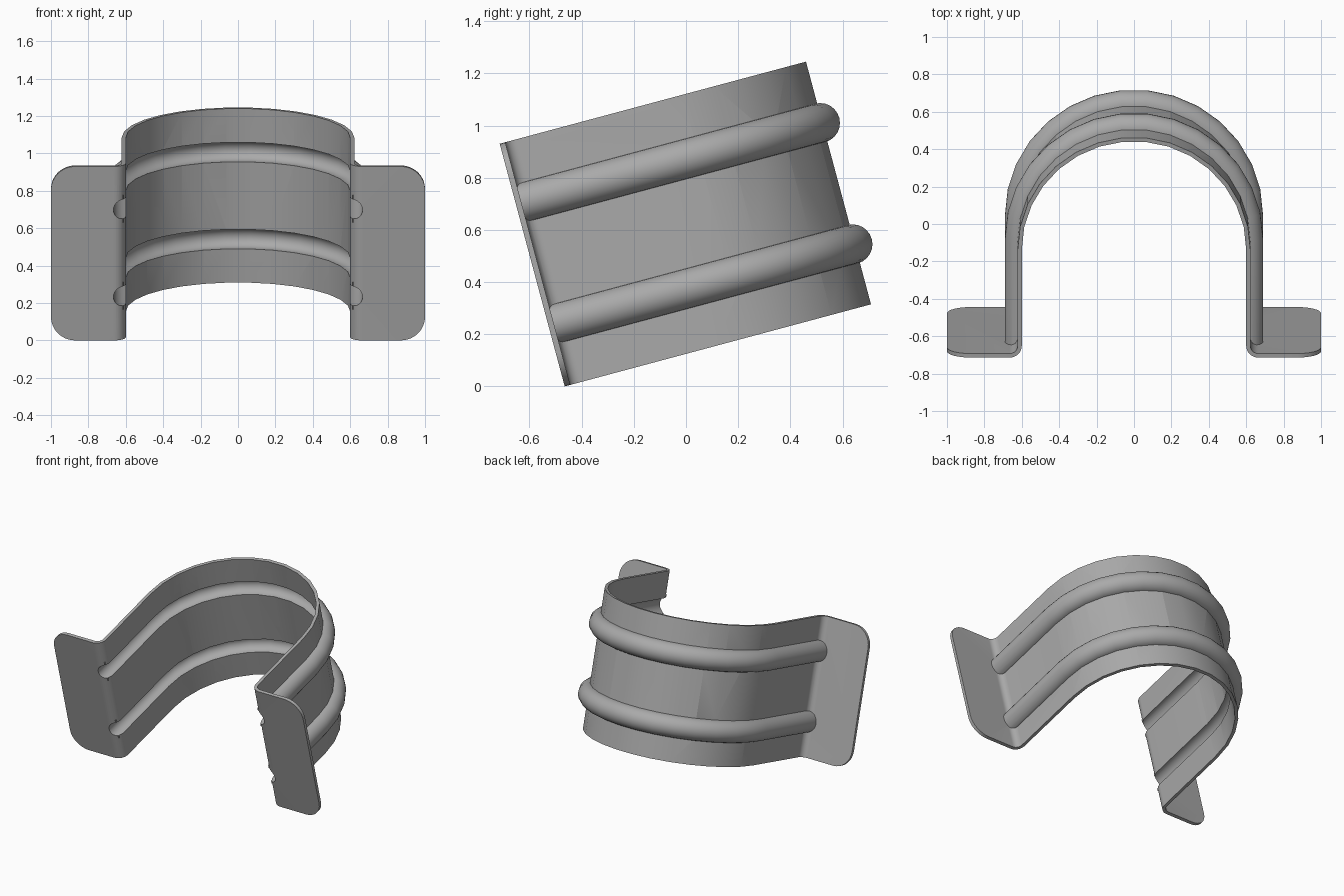
import bpy, bmesh
from math import sin, cos, pi, radians
from mathutils import Matrix

cube = bpy.data.objects.get("Cube")
if cube:
    bpy.data.objects.remove(cube, do_unlink=True)

WIDTH = 0.963        # strip width
THICK = 0.022        # sheet thickness
INNER = 0.6          # inside radius of the arch
CENTRE = 0.597       # arch centre depth from the flange face
BEND = 0.065         # flange bend radius
ARC_STEPS = 15
TILT = Matrix.Translation((0, -0.465, 0)) @ Matrix.Rotation(radians(15), 4, 'X')

steel = bpy.data.materials.new("grey_steel")
steel.use_nodes = True
colour = (0.4, 0.4, 0.4, 1)
steel.diffuse_color = colour
steel.node_tree.nodes["Principled BSDF"].inputs["Base Color"].default_value = colour


def make_object(name, bm):
    bmesh.ops.recalc_face_normals(bm, faces=bm.faces)
    bm.transform(TILT)
    mesh = bpy.data.meshes.new(name)
    bm.to_mesh(mesh)
    bm.free()
    mesh.materials.append(steel)
    obj = bpy.data.objects.new(name, mesh)
    bpy.context.collection.objects.link(obj)
    return obj


def arch(r):
    """Half circle of radius r from right leg to left leg."""
    return [(r * cos(pi * i / ARC_STEPS), CENTRE + r * sin(pi * i / ARC_STEPS))
            for i in range(ARC_STEPS + 1)]


def strap_side(offset):
    """One face of the strap outline, from flange tip to flange tip."""
    r = BEND - offset
    half = [(1, offset)]
    for i in range(9):
        a = pi / 2 * i / 8
        half.append((INNER + BEND - r * sin(a), BEND - r * cos(a)))
    return half + arch(INNER + offset) + [(-x, u) for x, u in reversed(half)]


def make_strap():
    bm = bmesh.new()
    outline = strap_side(0) + strap_side(THICK)[::-1]
    face = bm.faces.new([bm.verts.new((x, u, 0)) for x, u in outline])
    top = bmesh.ops.extrude_face_region(bm, geom=[face])
    moved = [g for g in top["geom"] if isinstance(g, bmesh.types.BMVert)]
    bmesh.ops.translate(bm, verts=moved, vec=(0, 0, WIDTH))
    # rounded flange corners
    corners = [e for e in bm.edges
               if all(abs(v.co.x) > 0.99 for v in e.verts)
               and abs(e.verts[0].co.z - e.verts[1].co.z) < 0.01]
    bmesh.ops.bevel(bm, geom=corners, offset=0.13, segments=8, profile=0.5,
                    affect='EDGES')
    return make_object("strap", bm)


def make_bead(name, mid, centre_r, radius, base_r, start):
    """Half-round section swept along the legs and the arch."""
    section = [(base_r, mid - radius)]
    section += [(centre_r + radius * sin(pi * i / 12), mid - radius * cos(pi * i / 12))
                for i in range(13)]
    section.append((base_r, mid + radius))
    bm = bmesh.new()
    columns = []
    for r, w in section:
        path = [(r, start)] + arch(r) + [(-r, start)]
        columns.append([bm.verts.new((x, u, w)) for x, u in path])
    for a, b in zip(columns, columns[1:] + columns[:1]):
        for i in range(len(a) - 1):
            bm.faces.new((a[i], a[i + 1], b[i + 1], b[i]))
    for end in (0, -1):
        bm.faces.new([c[end] for c in columns])
    return make_object(name, bm)


def combine(target, tool, operation):
    mod = target.modifiers.new(operation.lower(), 'BOOLEAN')
    mod.operation = operation
    mod.solver = 'EXACT'
    mod.object = tool
    bpy.context.view_layer.objects.active = target
    bpy.ops.object.modifier_apply(modifier=mod.name)
    bpy.data.objects.remove(tool, do_unlink=True)


strap = make_strap()
# pressed stiffening beads: raised outside, hollow inside
for mid in (WIDTH * 0.25, WIDTH * 0.75):
    combine(strap, make_bead("bead", mid, 0.614, 0.076, 0.612, 0.02), 'UNION')
    combine(strap, make_bead("groove", mid, 0.612, 0.054, 0.57, -0.05), 'DIFFERENCE')

strap.name = "strap_clamp"
bpy.ops.object.select_all(action='DESELECT')
strap.select_set(True)
bpy.context.view_layer.objects.active = strap
bpy.ops.object.shade_smooth_by_angle(angle=radians(35))
